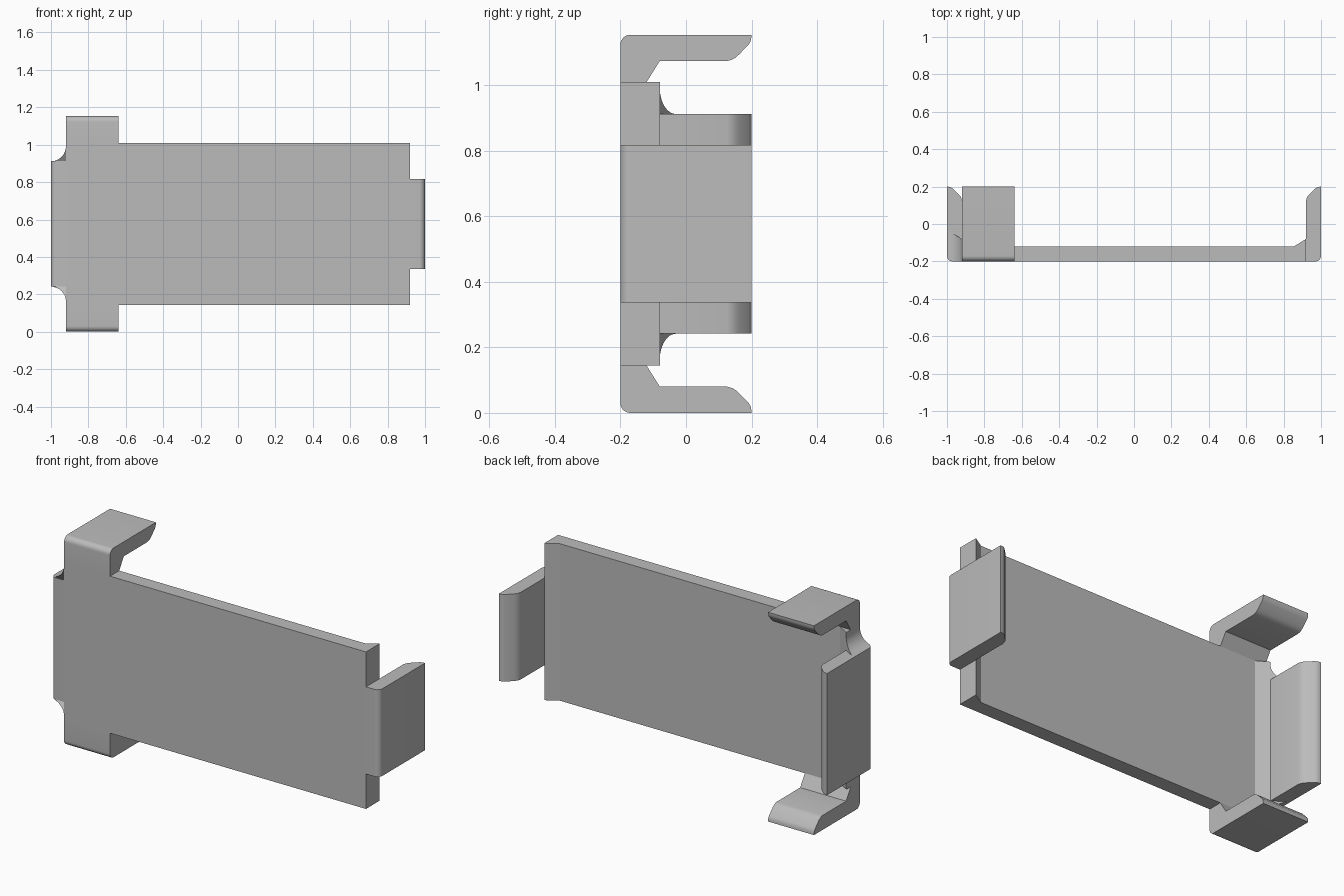
import bpy, bmesh, math
from mathutils import Vector

cube = bpy.data.objects.get("Cube")
if cube:
    bpy.data.objects.remove(cube, do_unlink=True)

grey = bpy.data.materials.new("plain grey")
grey.use_nodes = True
colour = (0.5, 0.5, 0.5, 1)
grey.diffuse_color = colour
grey.node_tree.nodes["Principled BSDF"].inputs["Base Color"].default_value = colour

MID = 0.5765       # mid height
HALF = 0.4325      # half height of the plate
FRONT, T = -0.2, 0.08
ROUND = 0.03
SLOPE = 0.04 / 0.065


def prism(name, near, far):
    """Solid between two matching outlines."""
    bm = bmesh.new()
    a = [bm.verts.new(p) for p in near]
    b = [bm.verts.new(p) for p in far]
    bm.faces.new(a)
    bm.faces.new(b[::-1])
    for i in range(len(a)):
        j = (i + 1) % len(a)
        bm.faces.new((a[j], a[i], b[i], b[j]))
    bmesh.ops.recalc_face_normals(bm, faces=bm.faces)
    mesh = bpy.data.meshes.new(name)
    bm.to_mesh(mesh)
    bm.free()
    mesh.materials.append(grey)
    obj = bpy.data.objects.new(name, mesh)
    bpy.context.collection.objects.link(obj)
    bpy.context.view_layer.objects.active = obj
    obj.select_set(True)
    bpy.ops.object.shade_smooth_by_angle(angle=math.radians(30))
    obj.select_set(False)
    return obj


def arc(cx, cy, r, start, end, steps=8):
    angles = [math.radians(start + (end - start) * i / steps) for i in range(steps + 1)]
    return [(cx + r * math.cos(t), cy + r * math.sin(t)) for t in angles]


# Bent tab outline: (depth in from the outer face, y)
tab = arc(ROUND, FRONT + ROUND, ROUND, 270, 180)
tab += [(0, 0.2), (0.01, 0.199), (0.02, 0.197), (0.03, 0.191)]
tab += [(0.06, 0.162), (0.069, 0.152), (0.076, 0.14), (T, 0.125)]
tab += [(T, -0.08), (0.144, -0.12), (0.144, FRONT)]

# Main plate with thickened ends
plate = [(-0.92, FRONT), (0.92, FRONT), (0.92, -0.08),
         (0.855, -0.12), (-0.855, -0.12), (-0.92, -0.08)]
prism("main_plate", [(x, y, MID - HALF) for x, y in plate],
      [(x, y, MID + HALF) for x, y in plate])

# Side flanges
for name, side, half in (("left_flange", 1, 0.24), ("right_flange", -1, 0.335)):
    prism(name, [(side * (1 - u), y, MID - half) for u, y in tab],
          [(side * (1 - u), y, MID + half) for u, y in tab])

# Upper and lower clips
for name, side in (("upper_clip", 1), ("lower_clip", -1)):
    outline = [(y, MID + side * (MID - u)) for u, y in tab]
    prism(name, [(-0.92, y, z) for y, z in outline],
          [(-0.64, y, z) for y, z in outline])

# Concave corner webs between the right flange and the clips
curve = arc(-1, 0.335 + T, T, 270, 360, 12)
web = curve + [(-0.92, 0.335)]
for name, side in (("upper_web", 1), ("lower_web", -1)):
    near, far = [], []
    for x, h in web:
        inset = max(0, ROUND - (x + 1))
        front = FRONT + ROUND - math.sqrt(ROUND ** 2 - inset ** 2)
        near.append(Vector((x, front, MID + side * h)))
        far.append(Vector((x, -0.12 - (x + 0.855) * SLOPE, MID + side * h)))
    # Start the outline on the flange edge
    prism(name, near, far)
